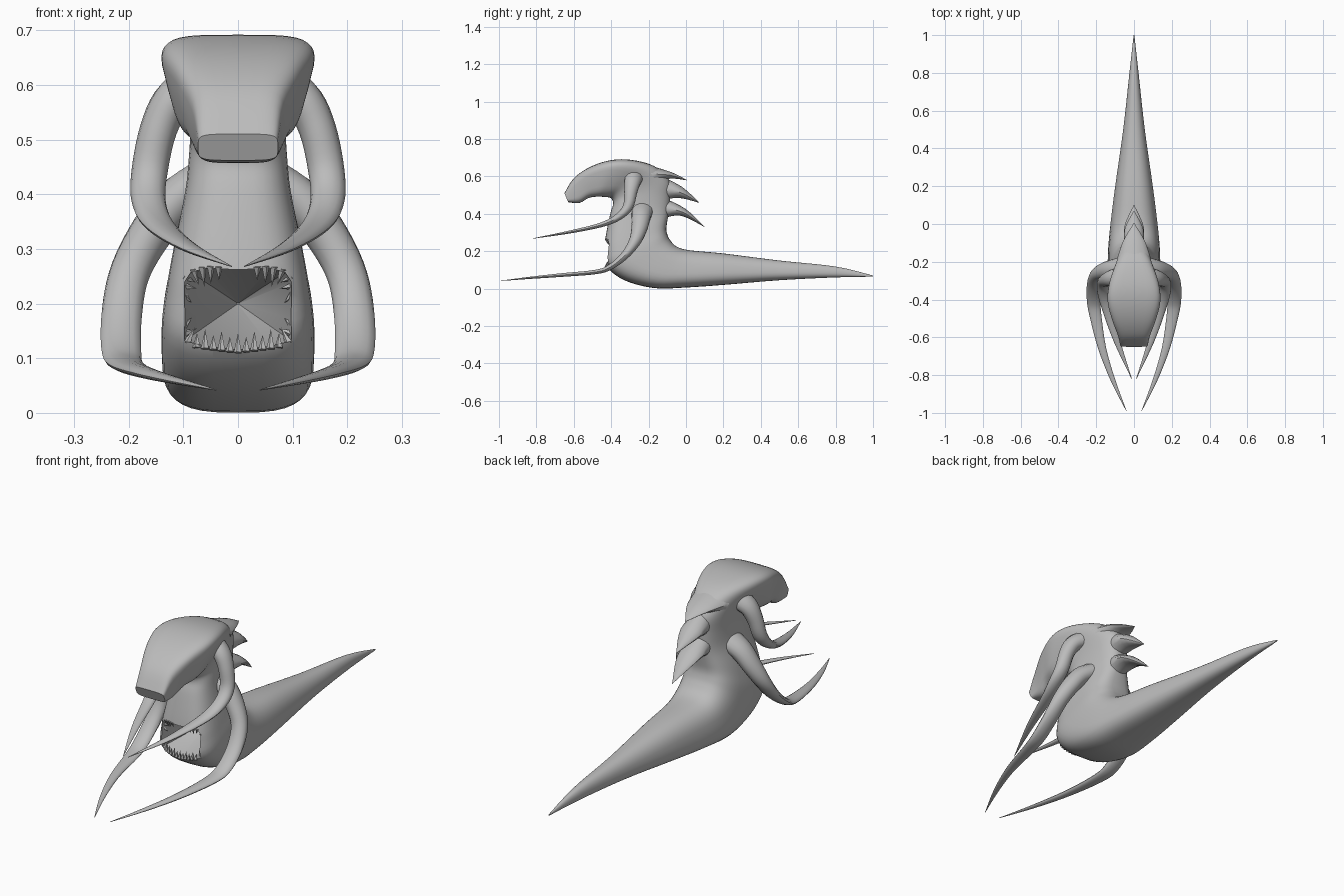
import bpy, bmesh, math
from mathutils import Vector

if "Cube" in bpy.data.objects:
    bpy.data.objects.remove(bpy.data.objects["Cube"])

grey = bpy.data.materials.new("plain grey")
grey.diffuse_color = (0.5, 0.5, 0.5, 1)
grey.use_nodes = True
grey.node_tree.nodes["Principled BSDF"].inputs["Base Color"].default_value = grey.diffuse_color


def catmull(rows, n):
    """Smoothly interpolate rows of numbers, n steps per span."""
    out = []
    for i in range(len(rows) - 1):
        p0, p1 = rows[max(i - 1, 0)], rows[i]
        p2, p3 = rows[i + 1], rows[min(i + 2, len(rows) - 1)]
        for j in range(n):
            t = j / n
            out.append([0.5 * (2 * b + (c - a) * t + (2 * a - 5 * b + 4 * c - d) * t * t
                               + (3 * b - a - 3 * c + d) * t ** 3)
                        for a, b, c, d in zip(p0, p1, p2, p3)])
    out.append(list(rows[-1]))
    return out


def finish(name, bm):
    bmesh.ops.recalc_face_normals(bm, faces=bm.faces)
    me = bpy.data.meshes.new(name)
    bm.to_mesh(me)
    bm.free()
    me.materials.append(grey)
    ob = bpy.data.objects.new(name, me)
    bpy.context.collection.objects.link(ob)
    return ob


def smooth(ob, deg):
    bpy.ops.object.select_all(action='DESELECT')
    ob.select_set(True)
    bpy.context.view_layer.objects.active = ob
    bpy.ops.object.shade_smooth_by_angle(angle=math.radians(deg))


def skin(name, rings):
    """Bridge closed rings of points and cap both ends."""
    bm = bmesh.new()
    vs = [[bm.verts.new(p) for p in r] for r in rings]
    for a, b in zip(vs, vs[1:]):
        for i in range(len(a)):
            j = (i + 1) % len(a)
            bm.faces.new((a[i], a[j], b[j], b[i]))
    bm.faces.new(vs[0])
    bm.faces.new(vs[-1])
    return finish(name, bm)


def spow(v, e):
    return math.copysign(abs(v) ** e, v)


def loft(name, rows, n=4, sides=32):
    """Rows: lower/front (y, z), upper/back (y, z), half width, squareness, taper."""
    rings = []
    for ay, az, by, bz, w, ex, k in catmull(rows, n):
        ring = []
        for i in range(sides):
            a = math.tau * i / sides
            s = spow(math.sin(a), 2 / ex)
            x = w * spow(math.cos(a), 2 / ex) * (1 + k * s)
            f = (s + 1) / 2
            ring.append((x, ay + (by - ay) * f, az + (bz - az) * f))
        rings.append(ring)
    return skin(name, rings)


def tusk(name, rows, side, n=5, sides=14):
    """Flattened tapering blade; rows: x, y, z, half width, half thickness."""
    pts = catmull(rows, n)
    rings = []
    for i, p in enumerate(pts):
        t = (Vector(pts[min(i + 1, len(pts) - 1)][:3]) - Vector(pts[max(i - 1, 0)][:3])).normalized()
        u = Vector((1, 0, 0))
        u = (u - u.dot(t) * t).normalized()
        v = t.cross(u)
        ring = []
        for j in range(sides):
            a = math.tau * j / sides
            q = Vector(p[:3]) + u * p[3] * math.cos(a) + v * p[4] * math.sin(a)
            ring.append((q.x * side, q.y, q.z))
        rings.append(ring)
    smooth(skin(name, rings), 40)


# Body: tail, belly, neck and overhanging head in one loft
body = loft("body", [
    (1.0, .064, 1.0, .07, .002, 2.3, -.1), (.8, .06, .8, .118, .024, 2.3, -.1),
    (.5, .045, .5, .15, .056, 2.4, -.15), (.2, .02, .2, .188, .097, 2.6, -.15),
    (0, .006, .02, .205, .12, 2.8, -.15), (-.17, .003, -.05, .225, .133, 3, -.12),
    (-.33, .045, -.085, .26, .137, 3, -.1), (-.425, .12, -.1, .29, .135, 3.2, -.1),
    (-.435, .20, -.105, .32, .125, 3.2, -.12), (-.43, .275, -.1, .36, .113, 3, -.15),
    (-.405, .40, -.09, .42, .092, 2.8, -.2), (-.39, .45, -.085, .50, .086, 2.8, -.2),
    (-.395, .475, -.09, .58, .087, 2.8, -.1), (-.41, .487, -.17, .655, .10, 3.2, .1),
    (-.44, .49, -.29, .688, .122, 4, .2), (-.47, .492, -.40, .687, .127, 4.5, .2),
    (-.52, .485, -.51, .652, .107, 4.5, .15), (-.57, .458, -.60, .59, .083, 4.5, .05),
    (-.63, .462, -.65, .51, .073, 5, 0)], sides=40)

# Mouth: funnel-shaped cut into the front of the belly
half = [(0, .263), (.06, .266), (.088, .258), (.1, .24), (.099, .17), (.1, .13), (.06, .121), (0, .114)]
outline = half + [(-x, z) for x, z in half[-2:0:-1]]
cutter = skin("mouth_cutter", [
    [(x * s, y, .2 + (z - .2) * s) for x, z in outline]
    for y, s in ((-.6, 1), (-.41, .98), (-.2, .02))])
mod = body.modifiers.new("mouth", 'BOOLEAN')
mod.operation = 'DIFFERENCE'
mod.solver = 'EXACT'
mod.object = cutter
bpy.context.view_layer.objects.active = body
body.select_set(True)
bpy.ops.object.modifier_apply(modifier="mouth")
bpy.data.objects.remove(cutter)
smooth(body, 35)

# Teeth: small spikes around the mouth rim
bm = bmesh.new()


def tooth(x, z, dx, dz, length, r=.008):
    y = -.428 + .03 * (abs(x) / .1) ** 3
    d = Vector((dx, .25, dz)).normalized()
    u = d.cross(Vector((0, 1, 0))).normalized()
    v = d.cross(u)
    c = Vector((x, y, z)) - d * .004
    base = [bm.verts.new(c + r * (u * math.cos(a) + v * math.sin(a)))
            for a in (math.tau * i / 5 for i in range(5))]
    tip = bm.verts.new(c + d * (length + .004))
    bm.faces.new(base)
    for i in range(5):
        bm.faces.new((base[i], base[(i + 1) % 5], tip))


for i in range(-5, 6):
    x = i * .015
    tooth(x, .114 + abs(x) * .12, 0, 1, .033 if i % 2 == 0 else .024)
for s in (-1, 1):
    for x, z, dx, dz, l in ((.035, .264, 0, -1, .022), (.05, .265, 0, -1, .03),
                            (.065, .264, -.1, -1, .034), (.08, .26, -.3, -1, .028),
                            (.096, .248, -1, -.5, .022), (.098, .232, -1, -.2, .024),
                            (.098, .215, -.7, -.7, .02), (.098, .16, -.7, .7, .02),
                            (.098, .145, -1, .4, .026), (.092, .13, -.5, 1, .03)):
        tooth(x * s, z, dx * s, dz, l)
finish("teeth", bm)

# Back thorns: three leaf-shaped spikes behind head and neck
thorns = {
    "crest_thorn": [(-.15, .56, -.22, .665, .09, 2, 0), (-.085, .588, -.085, .625, .055, 1.7, 0),
                    (.005, .579, .005, .581, .001, 1.7, 0)],
    "middle_thorn": [(-.14, .47, -.13, .60, .045, 2, 0), (-.04, .485, -.02, .543, .05, 1.7, 0),
                     (.07, .459, .07, .461, .001, 1.7, 0)],
    "lower_thorn": [(-.14, .37, -.13, .49, .045, 2, 0), (-.03, .39, -.005, .428, .052, 1.7, 0),
                    (.10, .329, .10, .331, .001, 1.7, 0)]}
for name, rows in thorns.items():
    smooth(loft(name, rows, n=5, sides=16), 40)

# Tusks: an upper and a lower pair of curved blades
upper = [(.06, -.27, .61, .04, .05), (.115, -.285, .575, .037, .045), (.145, -.295, .52, .034, .036),
         (.162, -.31, .44, .033, .028), (.163, -.36, .385, .031, .02), (.142, -.45, .342, .027, .013),
         (.09, -.62, .303, .017, .008), (.012, -.82, .268, .001, .001)]
lower = [(.05, -.23, .43, .04, .06), (.115, -.24, .385, .042, .052), (.165, -.25, .32, .039, .043),
         (.20, -.275, .25, .037, .032), (.213, -.33, .175, .037, .022), (.213, -.41, .112, .036, .015),
         (.203, -.49, .088, .031, .012), (.168, -.66, .073, .021, .01), (.11, -.83, .058, .012, .006),
         (.04, -.99, .042, .001, .001)]
for side, word in ((1, "right"), (-1, "left")):
    tusk("upper_tusk_" + word, upper, side)
    tusk("lower_tusk_" + word, lower, side)
